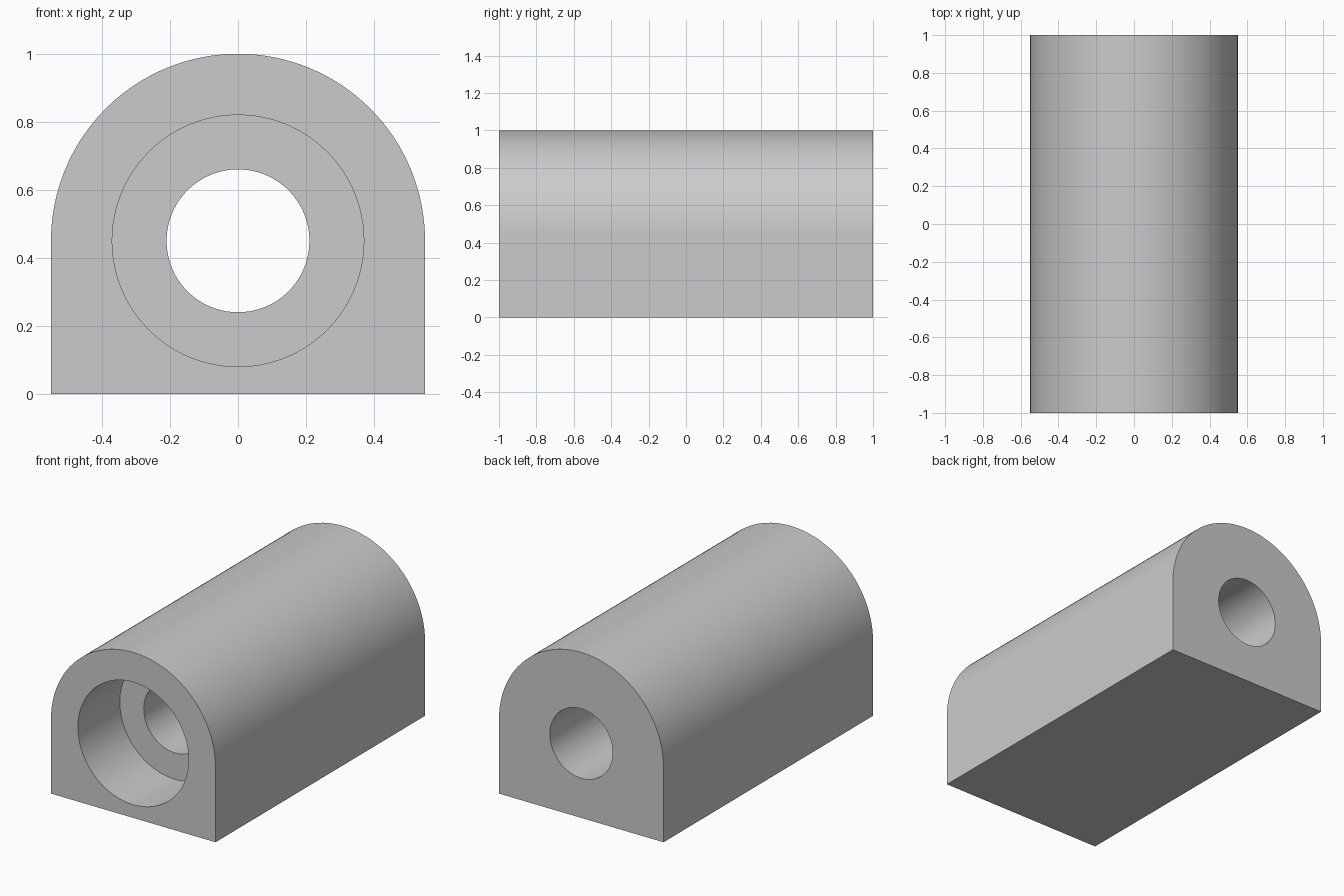
import bpy
import bmesh
from math import cos, sin, pi, radians

cube = bpy.data.objects.get("Cube")
if cube:
    bpy.data.objects.remove(cube, do_unlink=True)

SEG = 128              # points round every ring
HALF = SEG // 2
R = 0.55               # arch radius, also half the width
AXIS_Z = 0.45          # height of the bore axis
FRONT, BACK = -1.0, 1.0
BORE, HOLE, DEPTH = 0.37, 0.21, 0.4


def circle(radius):
    """Points of a circle round the bore axis."""
    return [(radius * cos(2 * pi * i / SEG), AXIS_Z + radius * sin(2 * pi * i / SEG))
            for i in range(SEG)]


def arch_outline():
    """Half circle on top, straight walls and a flat base below."""
    points = circle(R)[:HALF]
    q = HALF // 4
    points += [(-R, AXIS_Z * (1 - i / q)) for i in range(q)]
    points += [(-R + R * i / q, 0.0) for i in range(2 * q)]
    points += [(R, AXIS_Z * i / q) for i in range(q)]
    return points


# Rings in order: front face, counterbore, its floor, through hole, back face
rings = [
    (arch_outline(), FRONT),
    (circle(BORE), FRONT),
    (circle(BORE), FRONT + DEPTH),
    (circle(HOLE), FRONT + DEPTH),
    (circle(HOLE), BACK),
    (arch_outline(), BACK),
]

bm = bmesh.new()
loops = [[bm.verts.new((x, y, z)) for x, z in pts] for pts, y in rings]
for k, a in enumerate(loops):
    b = loops[(k + 1) % len(loops)]
    for i in range(SEG):
        j = (i + 1) % SEG
        bm.faces.new((a[i], a[j], b[j], b[i]))
bmesh.ops.recalc_face_normals(bm, faces=bm.faces)

mesh = bpy.data.meshes.new("arched_bearing_block")
bm.to_mesh(mesh)
bm.free()
block = bpy.data.objects.new("arched_bearing_block", mesh)
bpy.context.collection.objects.link(block)

# Plain grey material
colour = (0.6, 0.6, 0.6, 1.0)
grey = bpy.data.materials.new("plain_grey")
grey.use_nodes = True
grey.diffuse_color = colour
grey.node_tree.nodes["Principled BSDF"].inputs["Base Color"].default_value = colour
mesh.materials.append(grey)

# Smooth curved walls, sharp rims
bpy.ops.object.select_all(action='DESELECT')
block.select_set(True)
bpy.context.view_layer.objects.active = block
bpy.ops.object.shade_smooth_by_angle(angle=radians(30))
